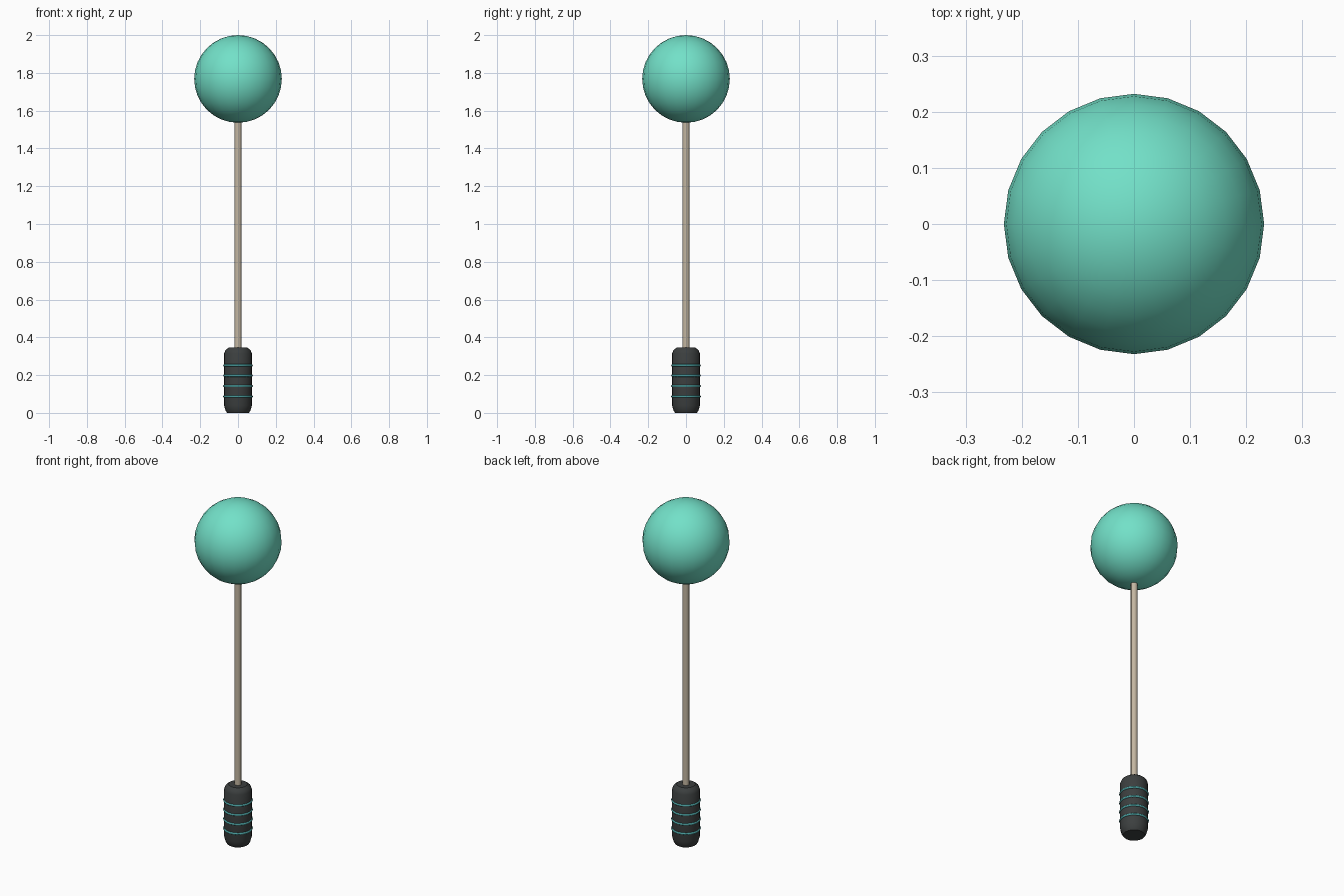
import bpy, math

if "Cube" in bpy.data.objects:
    bpy.data.objects.remove(bpy.data.objects["Cube"])


def material(name, color):
    m = bpy.data.materials.new(name)
    m.diffuse_color = (*color, 1)
    m.use_nodes = True
    m.node_tree.nodes["Principled BSDF"].inputs["Base Color"].default_value = m.diffuse_color
    return m


def finish(name, mat, angle=40):
    ob = bpy.context.object
    ob.name = name
    ob.data.materials.append(mat)
    bpy.ops.object.shade_smooth_by_angle(angle=math.radians(angle))
    return ob


def lathe(name, profile, sides, mat):
    """Revolve (radius, z) points around z and cap both ends."""
    verts = [(r * math.cos(2 * math.pi * i / sides), r * math.sin(2 * math.pi * i / sides), z)
             for r, z in profile for i in range(sides)]
    faces = [(k * sides + i, k * sides + (i + 1) % sides,
              (k + 1) * sides + (i + 1) % sides, (k + 1) * sides + i)
             for k in range(len(profile) - 1) for i in range(sides)]
    faces.append(tuple(reversed(range(sides))))
    faces.append(tuple(range(len(verts) - sides, len(verts))))
    me = bpy.data.meshes.new(name)
    me.from_pydata(verts, [], faces)
    ob = bpy.data.objects.new(name, me)
    bpy.context.collection.objects.link(ob)
    bpy.ops.object.select_all(action='DESELECT')
    ob.select_set(True)
    bpy.context.view_layer.objects.active = ob
    return finish(name, mat, 30)


mint = material("mint", (0.17, 0.75, 0.58))
wood = material("shaft_tan", (0.55, 0.47, 0.36))
rubber = material("dark_rubber", (0.045, 0.05, 0.05))
teal = material("teal_band", (0.07, 0.35, 0.35))

# Round head
bpy.ops.mesh.primitive_uv_sphere_add(segments=24, ring_count=16, radius=0.232, location=(0, 0, 1.768))
finish("ball_head", mint)

# Thin shaft running from grip into head
lathe("shaft", [(0.019, 0.30), (0.019, 1.60)], 12, wood)

# Grip with tapered ends
lathe("grip", [(0.058, 0.0), (0.066, 0.012), (0.074, 0.04), (0.074, 0.315),
               (0.066, 0.333), (0.050, 0.345)], 20, rubber)

# Grip bands
for i in range(4):
    bpy.ops.mesh.primitive_torus_add(major_radius=0.0725, minor_radius=0.0065, major_segments=24,
                                     minor_segments=8, location=(0, 0, 0.087 + i * 0.055))
    finish(f"grip_band_{i + 1}", teal, 60)
